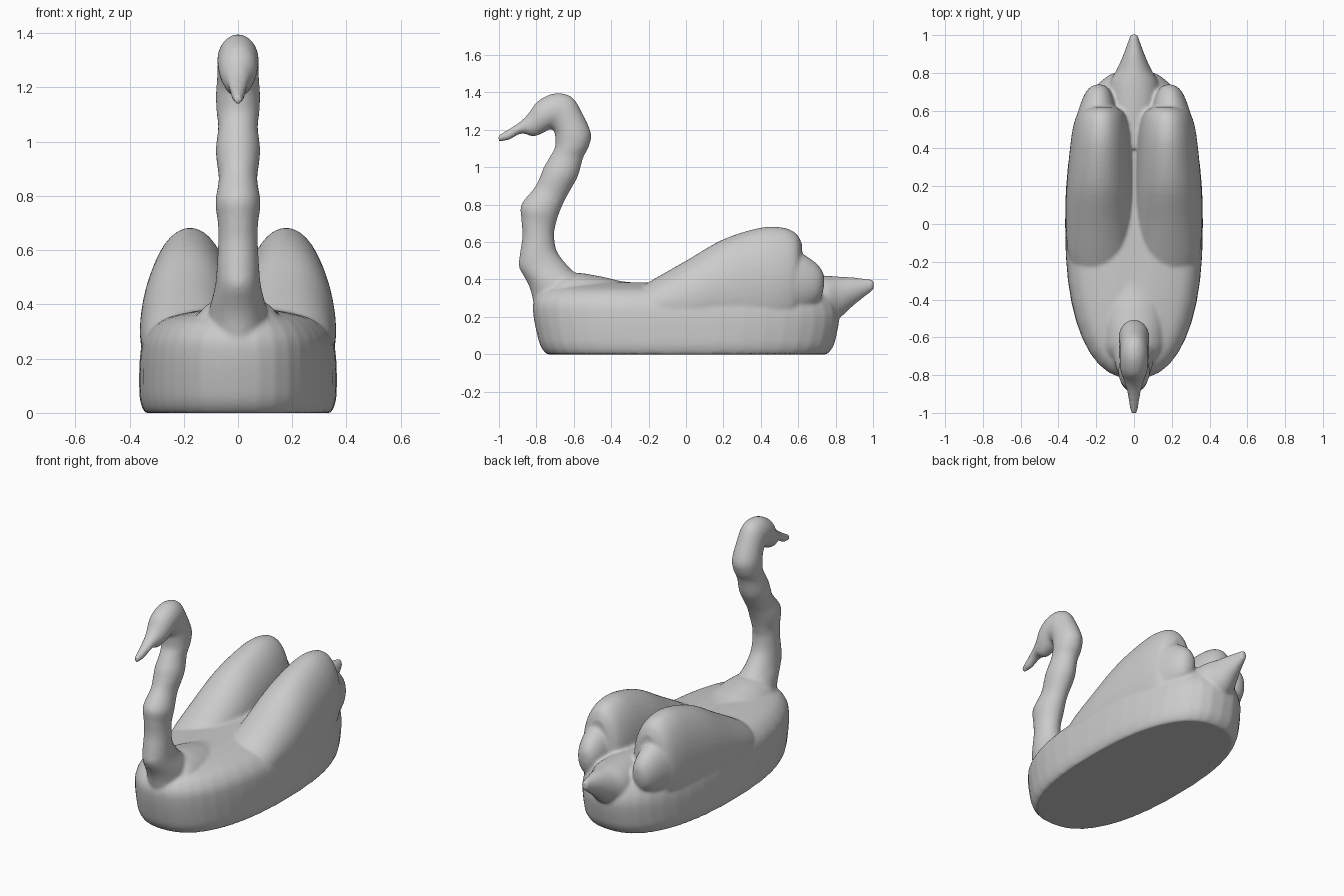
import bpy, bmesh, math
from mathutils import Vector

if "Cube" in bpy.data.objects:
    bpy.data.objects.remove(bpy.data.objects["Cube"])

SEG = 40
parts = []


def spline(rows, steps=5):
    """Catmull-Rom interpolation of station rows."""
    out = []
    for i in range(len(rows) - 1):
        a, b, c, d = rows[max(i - 1, 0)], rows[i], rows[i + 1], rows[min(i + 2, len(rows) - 1)]
        for s in range(steps):
            t = s / steps
            out.append([0.5 * (2*q + (r - p)*t + (2*p - 5*q + 4*r - w)*t*t + (3*q - p - 3*r + w)*t**3)
                        for p, q, r, w in zip(a, b, c, d)])
    out.append(list(rows[-1]))
    return out


def loft(name, rows, frame, n=2.0):
    """Closed skin over elliptical rings; frame(row) gives centre and two half axes."""
    bm = bmesh.new()
    rings = []
    for row in spline(rows):
        c, u, v = frame(row)
        ring = []
        for k in range(SEG):
            a = 2 * math.pi * k / SEG
            ca, sa = math.cos(a), math.sin(a)
            p = c + u * math.copysign(abs(ca) ** (2/n), ca) + v * math.copysign(abs(sa) ** (2/n), sa)
            ring.append(bm.verts.new(p))
        rings.append(ring)
    for r0, r1 in zip(rings, rings[1:]):
        for k in range(SEG):
            j = (k + 1) % SEG
            bm.faces.new((r0[k], r0[j], r1[j], r1[k]))
    bm.faces.new(rings[0])
    bm.faces.new(rings[-1])
    bmesh.ops.recalc_face_normals(bm, faces=bm.faces)
    me = bpy.data.meshes.new(name)
    bm.to_mesh(me)
    bm.free()
    ob = bpy.data.objects.new(name, me)
    bpy.context.collection.objects.link(ob)
    parts.append(ob)
    return ob


def level(r):       # z, y_front, y_back, half width
    return (Vector((0, (r[1] + r[2]) / 2, r[0])), Vector((max(r[3], .01), 0, 0)),
            Vector((0, (r[2] - r[1]) / 2, 0)))


def slice_y(side):  # y, centre x, half width, z bottom, z top
    return lambda r: (Vector((side * r[1], r[0], (r[3] + r[4]) / 2)), Vector((r[2], 0, 0)),
                      Vector((0, 0, (r[4] - r[3]) / 2)))


def profile(r):     # y, z of front edge, y, z of rear edge, half width
    a, b = Vector((0, r[0], r[1])), Vector((0, r[2], r[3]))
    return (a + b) / 2, Vector((r[4], 0, 0)), (b - a) / 2


# hull-shaped body with flat underside
loft("body", [(0, -.745, .755, .343), (.03, -.77, .78, .357), (.08, -.79, .80, .364),
              (.2, -.815, .82, .362), (.28, -.815, .80, .345), (.34, -.77, .76, .29),
              (.37, -.68, .70, .2), (.385, -.6, .6, .1)], level, 2.4)

# raised shoulders behind the neck
loft("shoulders", [(-.78, 0, .12, .18, .30), (-.68, 0, .16, .15, .42), (-.58, 0, .17, .15, .435),
                   (-.45, 0, .17, .15, .415), (-.3, 0, .15, .15, .385), (0, 0, .1, .15, .375)],
     slice_y(1))

# neck, head and bill in one sweep
loft("neck_and_head", [
    (-.79, .12, -.55, .20, .10), (-.83, .34, -.52, .35, .11), (-.89, .46, -.63, .47, .085),
    (-.89, .52, -.69, .55, .078), (-.875, .63, -.705, .63, .073), (-.88, .72, -.70, .68, .074),
    (-.88, .80, -.68, .75, .083), (-.81, .89, -.645, .83, .071), (-.78, .95, -.60, .91, .079),
    (-.76, 1.0, -.575, .96, .081), (-.725, 1.06, -.55, 1.05, .073), (-.70, 1.11, -.52, 1.11, .079),
    (-.70, 1.17, -.508, 1.18, .081), (-.705, 1.19, -.55, 1.28, .077), (-.72, 1.205, -.61, 1.375, .075),
    (-.735, 1.2, -.70, 1.395, .076), (-.77, 1.18, -.79, 1.355, .07), (-.82, 1.165, -.84, 1.29, .052),
    (-.88, 1.18, -.885, 1.245, .037), (-.95, 1.145, -.945, 1.205, .026),
    (-1.003, 1.138, -1.003, 1.172, .015)], profile)

# folded wings, each with a lower feather lobe
for side in (-1, 1):
    loft("wing", [(-.35, .17, .09, .2, .29), (-.2, .18, .16, .12, .385), (0, .185, .176, .08, .50),
                  (.2, .183, .174, .06, .615), (.4, .178, .161, .06, .677), (.52, .176, .145, .1, .677),
                  (.59, .174, .12, .15, .645), (.62, .17, .07, .25, .59)], slice_y(side))
    loft("wing_tip", [(.3, .2, .13, .2, .5), (.5, .198, .12, .2, .54), (.6, .195, .10, .22, .545),
                      (.68, .19, .075, .26, .5), (.72, .187, .05, .30, .46),
                      (.738, .185, .02, .36, .42)], slice_y(side))

# pointed tail
loft("tail", [(.4, 0, .07, .2, .41), (.6, 0, .13, .18, .42), (.74, 0, .13, .17, .42),
              (.82, 0, .09, .195, .415), (.9, 0, .055, .265, .41), (1.003, 0, .018, .345, .398)],
     slice_y(1))

# fuse all parts into one soft skin
bpy.ops.object.select_all(action='DESELECT')
for ob in parts:
    ob.select_set(True)
bpy.context.view_layer.objects.active = parts[0]
bpy.ops.object.join()
swan = bpy.context.view_layer.objects.active
swan.name = "swan"
rm = swan.modifiers.new("fuse", 'REMESH')
rm.mode = 'VOXEL'
rm.voxel_size = 0.01
rm.use_smooth_shade = True
sm = swan.modifiers.new("soften", 'SMOOTH')
sm.factor = 0.5
sm.iterations = 5

# single plain grey colour
mat = bpy.data.materials.new("light grey")
mat.diffuse_color = (0.6, 0.6, 0.6, 1)
mat.use_nodes = True
mat.node_tree.nodes["Principled BSDF"].inputs["Base Color"].default_value = mat.diffuse_color
swan.data.materials.clear()
swan.data.materials.append(mat)
bpy.ops.object.shade_smooth()
